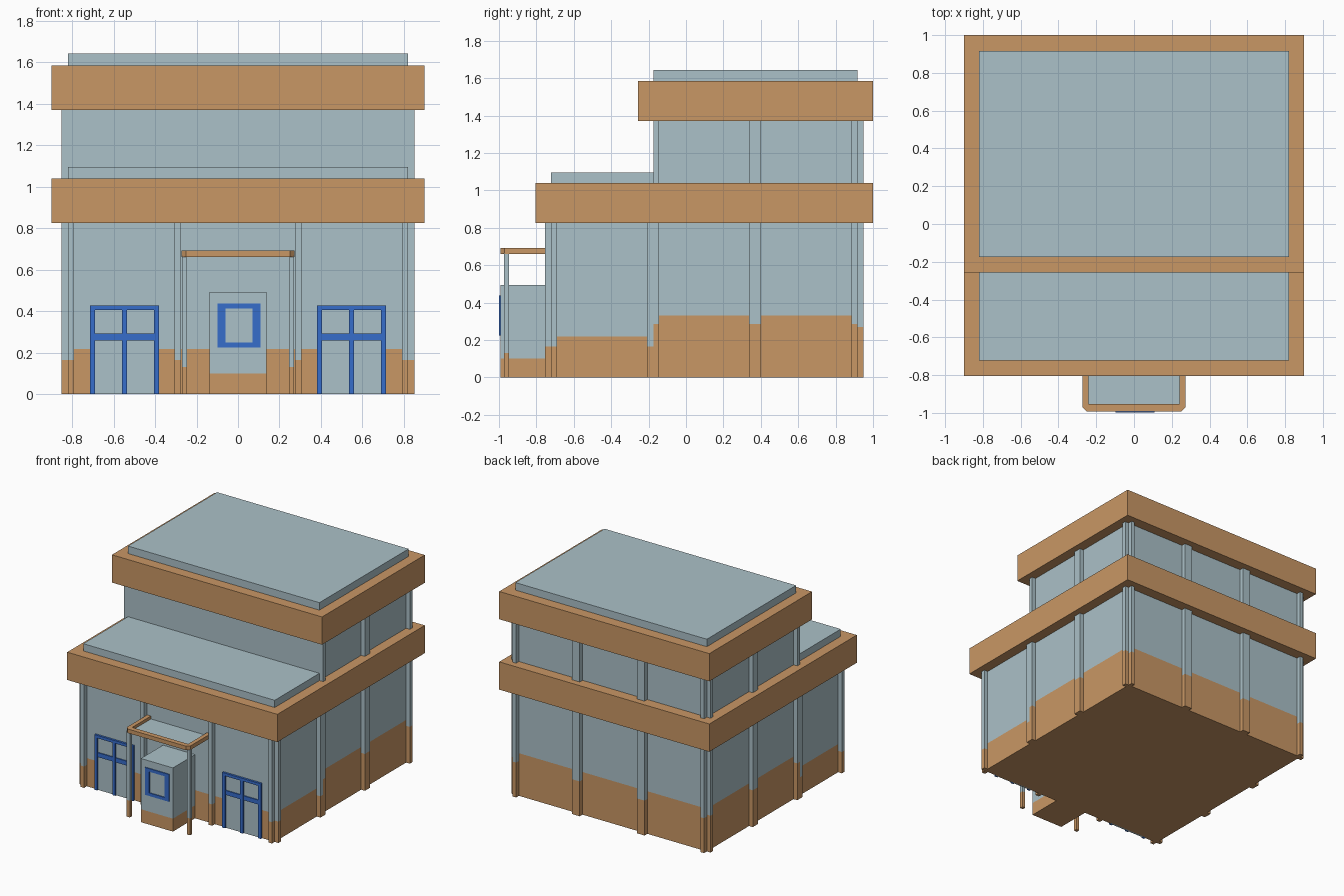
import bpy
import bmesh

cube = bpy.data.objects.get("Cube")
if cube:
    bpy.data.objects.remove(cube, do_unlink=True)


def material(name, color):
    m = bpy.data.materials.new(name)
    m.use_nodes = True
    rgba = (*color, 1.0)
    m.diffuse_color = rgba
    bsdf = m.node_tree.nodes["Principled BSDF"]
    bsdf.inputs["Base Color"].default_value = rgba
    bsdf.inputs["Roughness"].default_value = 0.8
    return m


TAN = material("warm tan", (0.584, 0.309, 0.130))
PALE = material("pale blue grey", (0.407, 0.533, 0.578))
BLUE = material("bright blue", (0.037, 0.153, 0.597))


def finish(name, bm, mats):
    mesh = bpy.data.meshes.new(name)
    bmesh.ops.recalc_face_normals(bm, faces=bm.faces)
    bm.to_mesh(mesh)
    bm.free()
    for m in mats:
        mesh.materials.append(m)
    obj = bpy.data.objects.new(name, mesh)
    bpy.context.collection.objects.link(obj)
    return obj


def box(name, x, y, z, mat=PALE, skirt=None):
    """Box from axis ranges; a skirt height paints everything below it tan."""
    bm = bmesh.new()
    bmesh.ops.create_cube(bm, size=1)
    for v in bm.verts:
        v.co = [r[0] if c < 0 else r[1] for c, r in zip(v.co, (x, y, z))]
    if skirt:
        bmesh.ops.bisect_plane(bm, geom=bm.verts[:] + bm.edges[:] + bm.faces[:],
                               plane_co=(0, 0, skirt), plane_no=(0, 0, 1))
        for f in bm.faces:
            f.material_index = int(f.calc_center_median().z < skirt)
    return finish(name, bm, [mat, TAN])


def pair(name, x, y, z, mat=PALE, skirt=None):
    """The same box on both sides of the model."""
    box("left_" + name, x, y, z, mat, skirt)
    box("right_" + name, (-x[1], -x[0]), y, z, mat, skirt)


# Main dimensions
WALL, PILLAR = 0.82, 0.852
FRONT, STEP, BACK = -0.722, -0.175, 0.916
LOW, HIGH = (0, 0.83), (1.03, 1.38)
SIDE_X = (WALL - 0.01, PILLAR)

# Walls
box("front_hall", (-WALL, WALL), (FRONT, STEP), LOW, skirt=0.218)
box("rear_hall", (-WALL, WALL), (STEP, BACK), LOW, skirt=0.33)
box("upper_floor", (-WALL, WALL), (STEP, BACK), HIGH)

# Parapet bands and roof slabs
box("lower_band", (-0.9, 0.9), (-0.804, 1.0), (0.825, 1.04), TAN)
box("upper_band", (-0.9, 0.9), (-0.257, 1.0), (1.37, 1.585), TAN)
box("lower_roof", (-WALL, WALL), (FRONT, STEP), (1.03, 1.096))
box("upper_roof", (-WALL, WALL), (STEP, BACK), (1.575, 1.643))

# Pillars on the side walls, front part
for label, y in (("front", (FRONT, -0.69)), ("step", (-0.208, STEP))):
    pair(label + "_side_pillar", SIDE_X, y, LOW, skirt=0.165)

# Pillars on the side and back walls, both floors
for floor, z, side_skirt, back_skirt in (("lower", LOW, 0.285, 0.27), ("upper", HIGH, None, None)):
    for label, y in (("first", (STEP, -0.145)), ("middle", (0.336, 0.4)), ("last", (0.885, BACK))):
        pair(f"{floor}_{label}_side_pillar", SIDE_X, y, z, skirt=side_skirt)
    for label, x in (("inner", (0.245, 0.31)), ("corner", (0.79, WALL))):
        pair(f"{floor}_{label}_back_pillar", x, (BACK - 0.01, 0.95), z, skirt=back_skirt)

# Pillars on the front wall
for label, x in (("inner", (0.275, 0.307)), ("corner", (0.79, WALL))):
    pair(label + "_front_pillar", x, (-0.755, FRONT + 0.01), LOW, skirt=0.165)

# Double doors
DOOR_Y = (-0.738, FRONT + 0.01)
pair("door_panel", (0.382, 0.712), (FRONT - 0.004, FRONT + 0.01), (0, 0.425))
for label, x in (("inner", 0.393), ("middle", 0.547), ("outer", 0.701)):
    pair(label + "_door_stile", (x - 0.012, x + 0.012), DOOR_Y, (0, 0.41), BLUE)
pair("door_header", (0.381, 0.713), DOOR_Y, (0.405, 0.427), BLUE)
pair("door_rail", (0.4, 0.7), (FRONT - 0.012, FRONT), (0.258, 0.292), BLUE)

# Entrance booth with a framed window
box("booth", (-0.137, 0.137), (-0.992, FRONT), (0, 0.493), skirt=0.1)
FRAME_Y = (-0.999, -0.991)
for label, x in (("right", (-0.098, -0.061)), ("left", (0.07, 0.108))):
    box(label + "_window_frame", x, FRAME_Y, (0.225, 0.437), BLUE)
for label, z in (("lower", (0.225, 0.249)), ("upper", (0.413, 0.437))):
    box(label + "_window_frame", (-0.061, 0.07), FRAME_Y, z, BLUE)

# Canopy: chamfered rim on three sides, sunken panel, two posts
half = [(0.272, FRONT), (0.272, -0.97), (0.25, -0.992)]
inner = [(0.24, -0.953), (0.24, FRONT)]
outline = half + [(-x, y) for x, y in reversed(half)]
outline += [(-x, y) for x, y in reversed(inner)] + inner
bm = bmesh.new()
rim = bm.faces.new([bm.verts.new((x, y, 0.66)) for x, y in outline])
top = bmesh.ops.extrude_face_region(bm, geom=[rim])["geom"]
bmesh.ops.translate(bm, vec=(0, 0, 0.031),
                    verts=[v for v in top if isinstance(v, bmesh.types.BMVert)])
bmesh.ops.triangulate(bm, faces=[f for f in bm.faces if len(f.verts) > 4])
finish("canopy_rim", bm, [TAN])
box("canopy_panel", (-0.245, 0.245), (-0.957, FRONT), (0.661, 0.668))
pair("canopy_post", (0.245, 0.271), (-0.974, -0.947), (0, 0.665), skirt=0.13)
